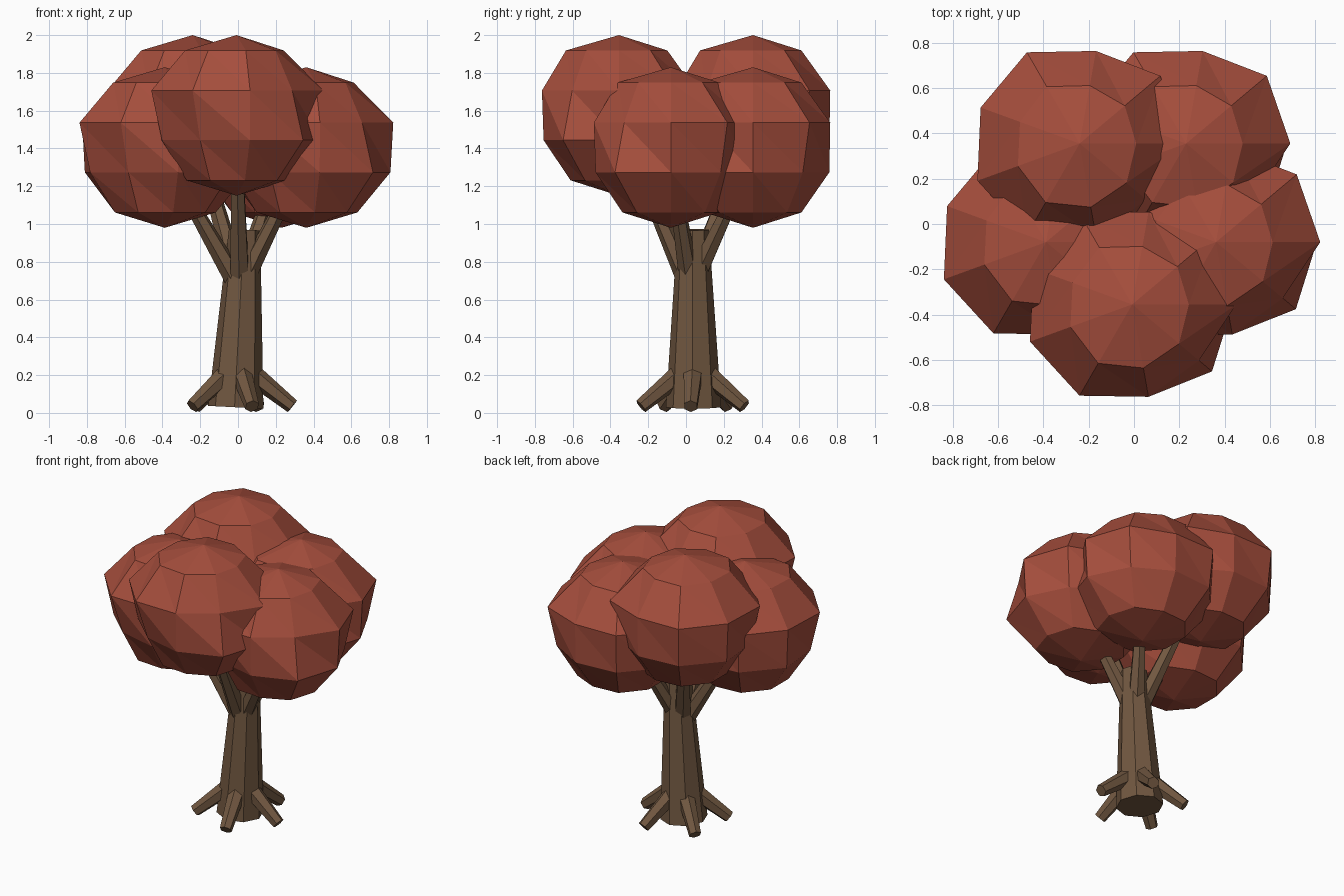
import bpy, bmesh, math
from mathutils import Vector

if "Cube" in bpy.data.objects:
    bpy.data.objects.remove(bpy.data.objects["Cube"])


def material(name, rgb):
    m = bpy.data.materials.new(name)
    m.diffuse_color = (*rgb, 1)
    m.use_nodes = True
    m.node_tree.nodes["Principled BSDF"].inputs["Base Color"].default_value = m.diffuse_color
    return m


LEAF = material("russet leaves", (0.38, 0.076, 0.046))
BARK = material("brown bark", (0.165, 0.096, 0.052))

# Radius of the nine points on each leaf band, top to bottom (40 degree steps)
BANDS = (
    (0.25, 0.26, 0.26, 0.29, 0.28, 0.29, 0.30, 0.285, 0.27),
    (0.46, 0.465, 0.415, 0.465, 0.465, 0.48, 0.465, 0.414, 0.385),
    (0.445, 0.41, 0.41, 0.44, 0.45, 0.42, 0.385, 0.405, 0.46),
    (0.27, 0.28, 0.26, 0.28, 0.28, 0.28, 0.28, 0.26, 0.28),
)


def finish(name, bm, mat):
    bmesh.ops.recalc_face_normals(bm, faces=bm.faces)
    me = bpy.data.meshes.new(name)
    bm.to_mesh(me)
    bm.free()
    me.materials.append(mat)
    ob = bpy.data.objects.new(name, me)
    bpy.context.collection.objects.link(ob)
    return ob


def limb(name, a, b, r1, r2, sides):
    """Tapered low-poly cylinder from point a to point b."""
    a, b = Vector(a), Vector(b)
    bm = bmesh.new()
    bmesh.ops.create_cone(bm, cap_ends=True, segments=sides, radius1=r1,
                          radius2=r2, depth=(b - a).length)
    rot = (b - a).to_track_quat('Z', 'Y')
    for v in bm.verts:
        v.co = rot @ v.co + (a + b) / 2
    return finish(name, bm, BARK)


def leaf_clump(name, centre):
    """Nine-sided, five-band faceted ball, slightly lumpy."""
    c = Vector(centre)
    bm = bmesh.new()
    R = 0.425
    rings = []
    for i, band in enumerate(BANDS):
        z = R * math.cos(math.pi * (i + 1) / 5)
        rings.append([bm.verts.new(c + Vector((
            r * math.cos(math.radians(40 * j)),
            r * math.sin(math.radians(40 * j)), z)))
            for j, r in enumerate(band)])
    top = bm.verts.new(c + Vector((0, 0, R)))
    bottom = bm.verts.new(c - Vector((0, 0, R)))
    for j in range(9):
        n = (j + 1) % 9
        bm.faces.new((top, rings[0][j], rings[0][n]))
        bm.faces.new((bottom, rings[3][n], rings[3][j]))
        for u, l in zip(rings, rings[1:]):
            bm.faces.new((u[j], l[j], l[n]))
            bm.faces.new((u[j], l[n], u[n]))
    return finish(name, bm, LEAF)


# Trunk, leaning slightly to the right
limb("trunk", (-0.012, 0.04, 0.03), (0.035, 0.038, 0.97), 0.147, 0.083, 8)

# Canopy clumps, each carried by a branch
clumps = {
    "front": (-0.008, -0.355, 1.575),
    "left": (-0.388, -0.08, 1.405),
    "right": (0.362, -0.08, 1.405),
    "back_left": (-0.24, 0.355, 1.575),
    "back_right": (0.23, 0.355, 1.405),
}
for side, (x, y, z) in clumps.items():
    leaf_clump(side + "_leaves", (x, y, z))
    limb(side + "_branch", (0.01, 0.025, 0.66), (x * 0.9, y * 0.9, z - 0.12),
         0.058, 0.03, 6)

# Five roots spreading around the foot
for i in range(5):
    t = math.radians(-75 + 72 * i)
    cx, cy = math.cos(t), math.sin(t)
    limb(f"root_{i + 1}", (0.07 * cx, 0.04 + 0.07 * cy, 0.21),
         (0.288 * cx, 0.04 + 0.288 * cy, 0.035), 0.056, 0.039, 6)
